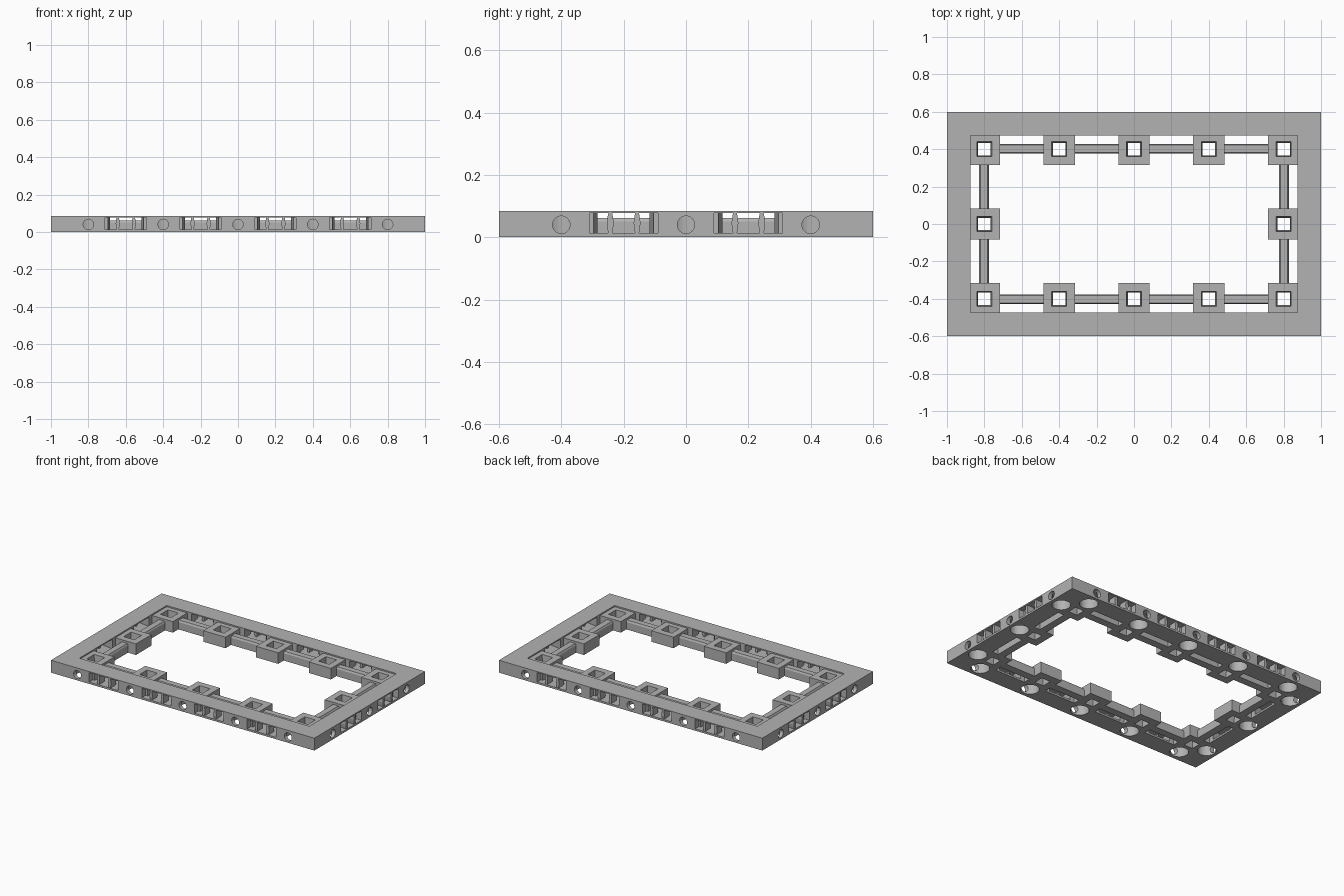
import bpy, bmesh, math
from mathutils import Matrix, Vector

cube = bpy.data.objects.get("Cube")
if cube:
    bpy.data.objects.remove(cube, do_unlink=True)

HALF_X, HALF_Y = 1.0, 0.6
TOP, CELL_TOP, RAIL_TOP = 0.085, 0.076, 0.062
SLOT, CELL_IN, POST = 0.127, 0.285, 0.2     # depths measured in from the outer edge
CELL = 0.084                                # half width of a socket cell

grey = bpy.data.materials.new("light_grey")
grey.use_nodes = True
colour = (0.45, 0.45, 0.45, 1)
grey.diffuse_color = colour
grey.node_tree.nodes["Principled BSDF"].inputs["Base Color"].default_value = colour


def prism(bm, pts, z0, z1, m=Matrix(), pts_top=None):
    """Closed prism or frustum from an outline; m places it."""
    low = [bm.verts.new(m @ Vector((x, y, z0))) for x, y in pts]
    high = [bm.verts.new(m @ Vector((x, y, z1))) for x, y in (pts_top or pts)]
    faces = [bm.faces.new(low), bm.faces.new(high)]
    for i in range(len(pts)):
        j = (i + 1) % len(pts)
        faces.append(bm.faces.new((low[i], low[j], high[j], high[i])))
    bmesh.ops.recalc_face_normals(bm, faces=faces)


def rect(x0, x1, y0, y1):
    return [(x0, y0), (x1, y0), (x1, y1), (x0, y1)]


def square(cx, cy, r):
    return rect(cx - r, cx + r, cy - r, cy + r)


def circle(cx, cy, r, n=32):
    return [(cx + r * math.cos(math.tau * i / n), cy + r * math.sin(math.tau * i / n))
            for i in range(n)]


def make(name, bm):
    mesh = bpy.data.meshes.new(name)
    bm.to_mesh(mesh)
    bm.free()
    mesh.materials.append(grey)
    ob = bpy.data.objects.new(name, mesh)
    bpy.context.collection.objects.link(ob)
    return ob


def cut(ob, cutter):
    mod = ob.modifiers.new("cut", 'BOOLEAN')
    mod.operation, mod.solver, mod.object = 'DIFFERENCE', 'EXACT', cutter
    bpy.context.view_layer.objects.active = ob
    bpy.ops.object.modifier_apply(modifier=mod.name)


# Each side: local x runs along the edge, local y runs inward from it
sides = []
for k in range(4):
    long_side = k % 2 == 0
    edge = HALF_Y if long_side else HALF_X
    place = Matrix.Rotation(k * math.pi / 2, 4, 'Z') @ Matrix.Translation((0, -edge, 0))
    n = 5 if long_side else 3
    cells = [0.4 * (i - (n - 1) / 2) for i in range(n)]
    sides.append((place, cells))

# Cutters: round floor pockets, side holes, lock windows
pockets, holes, windows = bmesh.new(), bmesh.new(), bmesh.new()
for place, cells in sides:
    for c in cells:
        prism(pockets, circle(c, 0.08, 0.058), -0.02, 0.068, place)
        # outline in x-z, extruded inward
        tip = place @ Matrix.Rotation(math.pi / 2, 4, 'X')
        prism(holes, circle(c, 0.04, 0.028), 0.02, -0.08, tip)
    for a in cells[:-1]:
        m = a + 0.2
        half = [(0.11, -0.02), (0.11, 0.04), (0.096, 0.04), (0.08, 0.15)]
        outline = [(m + x, y) for x, y in half] + [(m - x, y) for x, y in reversed(half)]
        prism(windows, outline, 0.013, 0.077, place)
cutters = [make(name, bm) for name, bm in
           (("pocket_cutter", pockets), ("hole_cutter", holes), ("window_cutter", windows))]
for c in cutters:
    c.hide_render = True

# Outer border
bm = bmesh.new()
prism(bm, rect(-HALF_X, HALF_X, -HALF_Y, HALF_Y), 0, TOP)
border = make("outer_border", bm)
bm = bmesh.new()
ix, iy = HALF_X - SLOT, HALF_Y - SLOT
prism(bm, rect(-ix, ix, -iy, iy), -0.1, 0.2)
opening = make("opening_cutter", bm)
opening.hide_render = True
cutters.append(opening)
for c in (opening, *cutters[:3]):
    cut(border, c)

# Socket cells with tapered square holes
centres = {}
for place, cells in sides:
    for c in cells:
        p = place @ Vector((c, POST, 0))
        centres[(round(p.x, 2), round(p.y, 2))] = True
bm, sockets = bmesh.new(), bmesh.new()
for x, y in centres:
    x0, x1, y0, y1 = x - CELL, x + CELL, y - CELL, y + CELL
    # the outward side reaches the border
    if x > 0.7: x1 = ix + 0.004
    if x < -0.7: x0 = -ix - 0.004
    if y > 0.3: y1 = iy + 0.004
    if y < -0.3: y0 = -iy - 0.004
    prism(bm, rect(x0, x1, y0, y1), 0, CELL_TOP)
    prism(sockets, square(x, y, 0.032), -0.01, CELL_TOP + 0.01, pts_top=square(x, y, 0.041))
cells_ob = make("socket_cells", bm)
socket_cutter = make("socket_cutter", sockets)
socket_cutter.hide_render = True
cutters.append(socket_cutter)
cut(cells_ob, socket_cutter)
cut(cells_ob, cutters[0])

# Inner rails with bevelled tops, and the pillars inside each lock window
rails, pillars = bmesh.new(), bmesh.new()
for place, cells in sides:
    for a in cells[:-1]:
        x0, x1 = a + CELL - 0.004, a + 0.4 - CELL + 0.004
        prism(rails, rect(x0, x1, 0.172, 0.224), 0, RAIL_TOP - 0.012, place)
        prism(rails, rect(x0, x1, 0.172, 0.224), RAIL_TOP - 0.012, RAIL_TOP, place,
              rect(x0, x1, 0.178, 0.218))
        for s in (-1, 1):
            c = a + 0.2 + s * 0.043
            bulge = [(w, 0.011 + 0.068 * t) for w, t in
                     ((0.006, 0), (0.009, 0.25), (0.011, 0.5), (0.009, 0.75), (0.006, 1))]
            outline = [(c + w, z) for w, z in bulge] + [(c - w, z) for w, z in reversed(bulge)]
            tip = place @ Matrix.Rotation(math.pi / 2, 4, 'X')
            prism(pillars, outline, -0.003, -0.06, tip)
make("inner_rails", rails)
make("lock_pillars", pillars)

for c in cutters:
    bpy.data.objects.remove(c, do_unlink=True)
